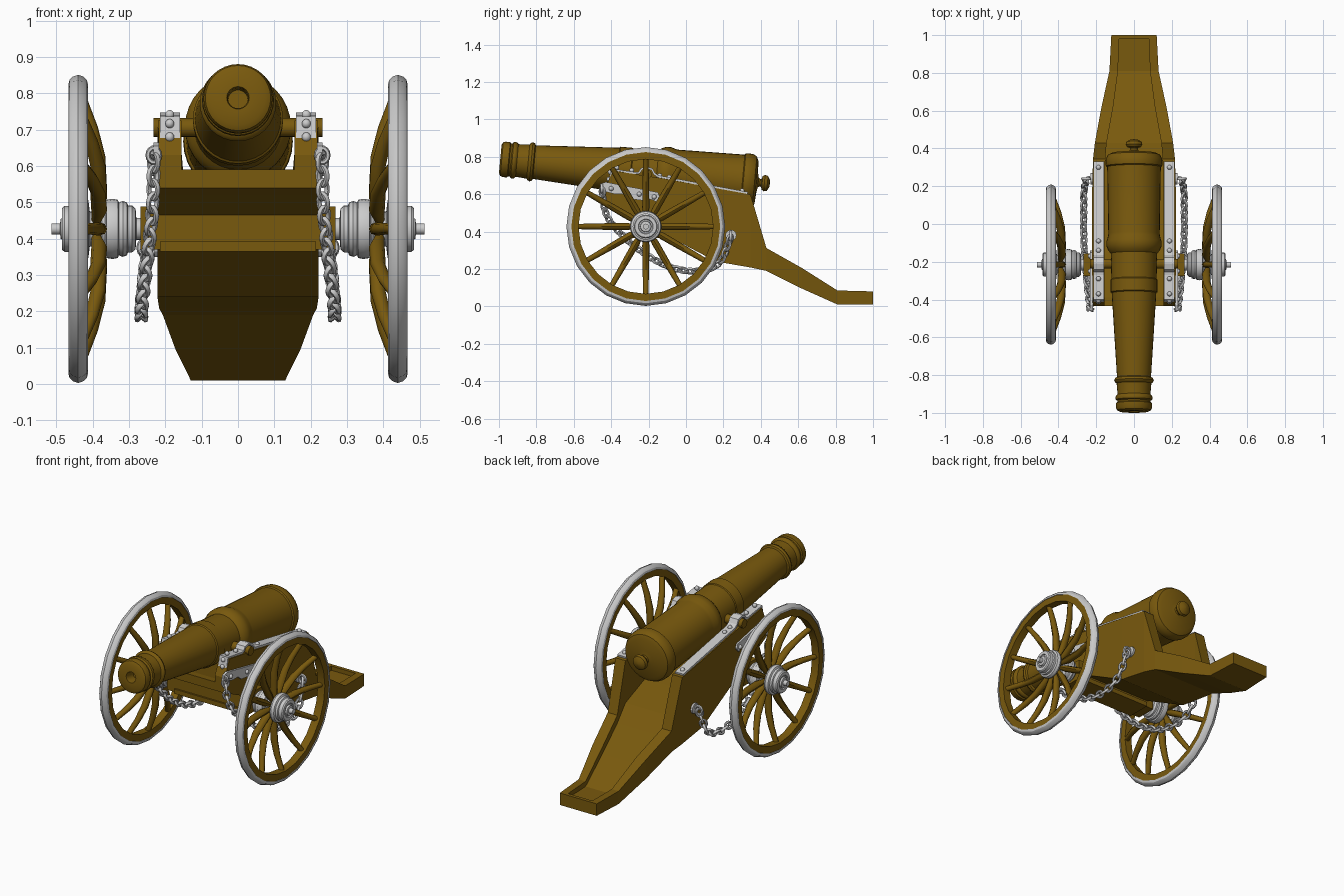
import bpy, bmesh
from math import pi, sin, cos, radians
from mathutils import Matrix, Vector

if "Cube" in bpy.data.objects:
    bpy.data.objects.remove(bpy.data.objects["Cube"])

WOOD = bpy.data.materials.new("bronze_brown")
WOOD.diffuse_color = (0.19, 0.1, 0.004, 1)
WOOD.use_nodes = True
WOOD.node_tree.nodes["Principled BSDF"].inputs["Base Color"].default_value = WOOD.diffuse_color
V = Vector


def finish(name, bm, brown=False, mirror=False, smooth=None):
    bmesh.ops.remove_doubles(bm, verts=bm.verts, dist=1e-5)
    bmesh.ops.recalc_face_normals(bm, faces=bm.faces)
    me = bpy.data.meshes.new(name)
    bm.to_mesh(me)
    bm.free()
    ob = bpy.data.objects.new(name, me)
    bpy.context.collection.objects.link(ob)
    if brown:
        me.materials.append(WOOD)
    if smooth:
        bpy.ops.object.select_all(action='DESELECT')
        ob.select_set(True)
        bpy.context.view_layer.objects.active = ob
        bpy.ops.object.shade_smooth_by_angle(angle=radians(smooth))
    if mirror:
        m = ob.modifiers.new("mirror", 'MIRROR')
        m.use_mirror_merge = False
    return ob


def loft(bm, rings, closed=False, caps=True):
    vs = [[bm.verts.new(p) for p in r] for r in rings]
    n = len(vs[0])
    pairs = list(zip(vs, vs[1:])) + ([(vs[-1], vs[0])] if closed else [])
    for a, b in pairs:
        for i in range(n):
            j = (i + 1) % n
            bm.faces.new((a[i], a[j], b[j], b[i]))
    if caps and not closed:
        bm.faces.new(vs[0])
        bm.faces.new(vs[-1])


def lathe(bm, profile, segs, mat, closed=False):
    rings = [[mat @ V((max(r, 1e-4) * cos(2 * pi * i / segs), max(r, 1e-4) * sin(2 * pi * i / segs), h))
              for i in range(segs)] for r, h in profile]
    loft(bm, rings, closed)


def prism(bm, outline, x0, x1):
    loft(bm, [[V((x, y, z)) for y, z in outline] for x in (x0, x1)])


def box(bm, lo, hi):
    prism(bm, [(lo[1], lo[2]), (hi[1], lo[2]), (hi[1], hi[2]), (lo[1], hi[2])], lo[0], hi[0])


# Barrel: turned profile (radius, distance from muzzle), tilted slightly upward
TILT = 0.091
barrel_mat = Matrix.Translation((0, -0.993, 0.788)) @ Matrix.Rotation(-(pi / 2 + TILT), 4, 'X')
profile = [(0, .06), (.027, .06), (.028, .01), (.031, 0), (.075, 0), (.09, .008), (.095, .02), (.095, .045),
           (.088, .05), (.088, .058), (.097, .064), (.099, .074), (.095, .084), (.088, .09), (.088, .105),
           (.092, .15), (.1, .155), (.105, .166), (.1, .178), (.09, .183), (.118, .63), (.124, .635),
           (.124, .7), (.12, .705), (.122, .84), (.136, .855), (.146, .88), (.146, .905), (.138, .93),
           (.136, .945), (.142, 1.3), (.149, 1.305), (.151, 1.32), (.149, 1.345), (.138, 1.365),
           (.115, 1.375), (.05, 1.38), (.026, 1.385), (.02, 1.395), (.022, 1.402), (.036, 1.406),
           (.044, 1.418), (.04, 1.434), (.022, 1.445), (0, 1.448)]
bm = bmesh.new()
lathe(bm, profile, 32, barrel_mat)
finish("barrel", bm, True, smooth=35)

# Trunnions carrying the barrel
TO_X = Matrix.Rotation(pi / 2, 4, 'Y')
bm = bmesh.new()
lathe(bm, [(0, -.233), (.026, -.233), (.026, .233), (0, .233)], 16,
      Matrix.Translation((0, -.21, .706)) @ TO_X)
finish("trunnions", bm, True, smooth=35)

# Carriage: stations (y, cheek top, bottom, outer x, inner x, floor top)
stations = [(-.435, .63, .54, .218, .155, .59), (-.39, .725, .52, .22, .155, .585),
            (-.16, .69, .41, .222, .155, .52), (.16, .632, .24, .222, .155, .42),
            (.345, .598, .208, .217, .152, .35), (.43, .312, .19, .207, .145, .265),
            (.62, .205, .095, .172, .11, .165), (.81, .085, .01, .13, .085, .055),
            (1.0, .08, .01, .12, .078, .055)]
bm = bmesh.new()
loft(bm, [[V((xi, y, b)), V((xo, y, b)), V((xo, y, t)), V((xi, y, t))]
          for y, t, b, xo, xi, f in stations])
finish("carriage_cheek", bm, True, True)
bm = bmesh.new()
loft(bm, [[V((-xi, y, b)), V((xi, y, b)), V((xi, y, f)), V((-xi, y, f))]
          for y, t, b, xo, xi, f in stations])
finish("trail_floor", bm, True)
bm = bmesh.new()
box(bm, (-.079, .98, .05), (.079, 1.0, .08))
finish("trail_end_lip", bm, True)

# Axle beam
bm = bmesh.new()
box(bm, (-.268, -.275, .37), (.268, -.155, .488))
box(bm, (-.215, -.285, .365), (.215, -.145, .392))
finish("axle_beam", bm, True)

# Iron strap over the cheek, humped over the trunnion
path = [(-.41, .66), (-.397, .732), (-.27, .712), (-.25, .715), (-.238, .735), (-.21, .742),
        (-.182, .733), (-.17, .71), (-.15, .695), (.33, .606)]
bm = bmesh.new()
rows = [[bm.verts.new((x, y, z)) for x in (.16, .215)] for y, z in path]
for a, b in zip(rows, rows[1:]):
    bm.faces.new((a[0], a[1], b[1], b[0]))
strap = finish("trunnion_strap", bm, mirror=True)
solid = strap.modifiers.new("thickness", 'SOLIDIFY')
solid.thickness = .012
solid.offset = 0

# Side bracket and eye plate on the cheek
bm = bmesh.new()
prism(bm, [(-.46, .655), (-.43, .665), (-.15, .61), (-.14, .585), (-.16, .56), (-.19, .573), (-.22, .565),
           (-.3, .575), (-.33, .6), (-.38, .6), (-.44, .615), (-.46, .63)], .218, .232)
lathe(bm, [(0, .215), (.03, .215), (.03, .23), (0, .23)], 12, Matrix.Translation((0, .24, .38)) @ TO_X)
finish("side_bracket", bm, mirror=True)

# Rivets
spots = [(.188, y, .701 - .185 * (y + .15)) for y in (-.37, -.29, -.14, -.09, .3)]
spots += [(.188, -.405, .717), (.188, -.412, .68), (.232, -.4, .63), (.232, -.25, .6), (.232, -.17, .585)]
bm = bmesh.new()
for p in spots:
    bmesh.ops.create_uvsphere(bm, u_segments=10, v_segments=6, radius=.013, matrix=Matrix.Translation(p))
finish("rivets", bm, mirror=True, smooth=40)


def link(bm, c, t, n, a, b, r):
    """One oval chain link lying in the plane of t and n."""
    k = t.cross(n)
    rings = []
    for i in range(14):
        u = 2 * pi * i / 14
        out = t * cos(u) + n * sin(u)
        mid = c + t * (a * cos(u)) + n * (b * sin(u))
        rings.append([mid + (out * cos(w) + k * sin(w)) * r for w in (2 * pi * j / 6 for j in range(6))])
    loft(bm, rings, closed=True)


# Drag chain: sagging path, links turned alternately either way
pts = [V(p) for p in [(.232, -.45, .63), (.235, -.425, .49), (.247, -.33, .37), (.26, -.19, .262),
                      (.266, -.06, .203), (.266, .07, .19), (.264, .18, .235), (.25, .24, .375)]]


def spline(s):
    i = min(int(s), len(pts) - 2)
    f = s - i
    p0, p1, p2, p3 = pts[max(i - 1, 0)], pts[i], pts[i + 1], pts[min(i + 2, len(pts) - 1)]
    return .5 * (2 * p1 + (p2 - p0) * f + (2 * p0 - 5 * p1 + 4 * p2 - p3) * f * f
                 + (3 * p1 - p0 - 3 * p2 + p3) * f ** 3)


fine = [spline(i * 7 / 600) for i in range(601)]
total = sum((b - a).length for a, b in zip(fine, fine[1:]))
count = round(total / .038)
bm = bmesh.new()
walk, n_done = 0, 0
for a, b in zip(fine, fine[1:]):
    walk += (b - a).length
    if n_done < count and walk >= (n_done + .5) * total / count:
        t = (b - a).normalized()
        side = t.cross(V((1, 0, 0))).normalized()
        across = side.cross(t).normalized()
        n = (across + side if n_done % 2 else across - side).normalized()
        link(bm, b, t, n, .026, .017, .0075)
        n_done += 1
# Eye rings at both chain ends
link(bm, pts[0], V((1, 0, 0)), V((0, 0, 1)), .016, .02, .007)
link(bm, pts[-1], V((1, 0, 0)), V((0, 0, 1)), .022, .024, .008)
finish("drag_chain", bm, mirror=True, smooth=60)

# Wheels
WHEEL = Matrix.Translation((0, -.215, .427)) @ TO_X
bm = bmesh.new()
tire = [(.398, .413), (.41, .416), (.419, .425), (.4245, .44), (.419, .455), (.41, .464), (.398, .467)]
lathe(bm, tire, 24, WHEEL, closed=True)
finish("tire", bm, mirror=True, smooth=29)
bm = bmesh.new()
lathe(bm, [(.36, .417), (.402, .417), (.402, .463), (.36, .463)], 24, WHEEL, closed=True)
finish("wheel_rim", bm, True, True, smooth=29)

# Twelve bowed spokes
bm = bmesh.new()
bow = [(.04, .39, .011), (.1, .382, .019), (.2, .386, .018), (.28, .404, .016), (.37, .436, .014)]
for k in range(12):
    turn = Matrix.Translation((0, -.215, .427)) @ Matrix.Rotation(k * pi / 6, 4, 'X')
    loft(bm, [[turn @ V((x + w * 1.15 * cos(a), w * sin(a), r)) for a in (2 * pi * j / 8 for j in range(8))]
              for r, x, w in bow])
finish("spokes", bm, True, True, smooth=50)

# Stepped hub with axle tip
hub = [(0, .265), (.03, .265), (.03, .28), (.056, .282), (.065, .292), (.065, .303), (.073, .306),
       (.077, .317), (.073, .328), (.08, .331), (.083, .346), (.08, .362), (.055, .366), (.048, .375),
       (.048, .408), (.08, .412), (.084, .422), (.08, .438), (.07, .442), (.07, .455), (.063, .458),
       (.063, .478), (.058, .484), (.04, .484), (.037, .478), (.03, .478), (.028, .488), (.015, .49),
       (.015, .513), (0, .513)]
bm = bmesh.new()
lathe(bm, hub, 24, WHEEL)
finish("wheel_hub", bm, mirror=True, smooth=35)
